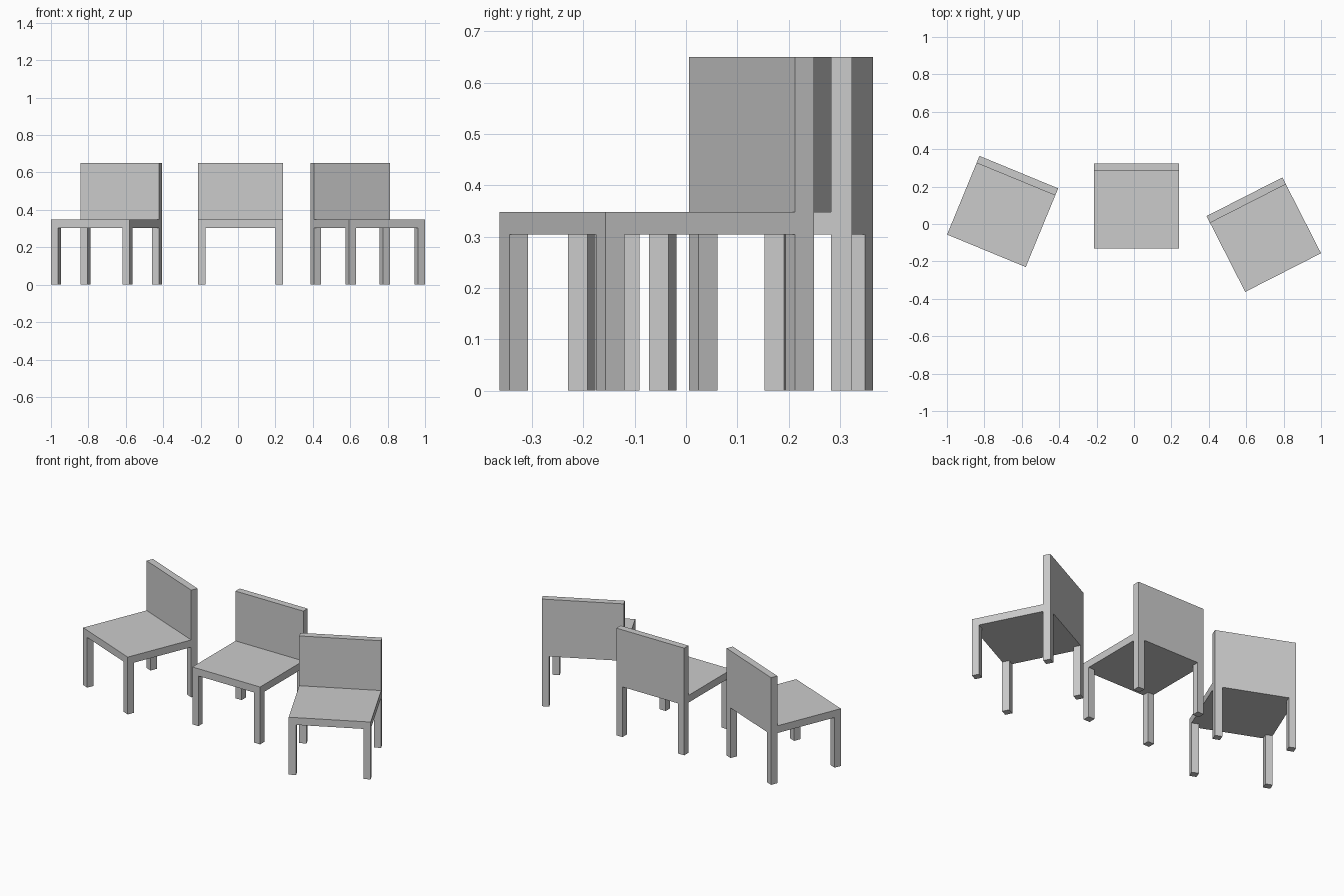
import bpy, bmesh, math

if "Cube" in bpy.data.objects:
    bpy.data.objects.remove(bpy.data.objects["Cube"])

W = 0.455        # seat width and depth
T = 0.041        # leg and backrest thickness
LEG_TOP, SEAT_TOP, BACK_TOP = 0.304, 0.348, 0.65


def extrude(bm, faces, z):
    """Extrude a connected group of faces straight to height z."""
    result = bmesh.ops.extrude_face_region(bm, geom=faces)["geom"]
    for v in result:
        if isinstance(v, bmesh.types.BMVert):
            v.co.z = z
    bmesh.ops.delete(bm, geom=[f for f in faces if f.is_valid], context="FACES_ONLY")
    return [f for f in result if isinstance(f, bmesh.types.BMFace)]


def chair_mesh():
    bm = bmesh.new()
    h = W / 2
    inner = h - T

    # Seat slab: a box sliced along the leg and backrest lines
    bmesh.ops.create_cube(bm, size=1)
    for v in bm.verts:
        v.co.x *= W
        v.co.y *= W
        v.co.z = SEAT_TOP if v.co.z > 0 else LEG_TOP
    for axis in ((1, 0, 0), (0, 1, 0)):
        for s in (-inner, inner):
            bmesh.ops.bisect_plane(bm, geom=bm.verts[:] + bm.edges[:] + bm.faces[:],
                                   plane_co=[a * s for a in axis], plane_no=axis)
    bm.normal_update()

    # Four legs down from the corners
    legs = [f for f in bm.faces if f.normal.z < -0.5
            and all(abs(c) > inner for c in f.calc_center_median()[:2])]
    for f in legs:
        extrude(bm, [f], 0)

    # Backrest up from the rear strip
    bm.normal_update()
    rear = [f for f in bm.faces if f.normal.z > 0.5
            and f.calc_center_median().y > inner]
    extrude(bm, rear, BACK_TOP)

    # Merge flat regions into clean faces
    bmesh.ops.recalc_face_normals(bm, faces=bm.faces)
    bmesh.ops.dissolve_limit(bm, angle_limit=0.01, verts=bm.verts, edges=bm.edges)
    mesh = bpy.data.meshes.new("chair")
    bm.to_mesh(mesh)
    bm.free()
    return mesh


# Three chairs in a shallow arc sharing one mesh
mesh = chair_mesh()
for name, x, y, angle in (("left_chair", -0.7025, 0.067, -22.4),
                          ("middle_chair", 0.013, 0.096, 0),
                          ("right_chair", 0.694, -0.057, 27)):
    ob = bpy.data.objects.new(name, mesh)
    ob.location = (x, y, 0)
    ob.rotation_euler.z = math.radians(angle)
    bpy.context.collection.objects.link(ob)
